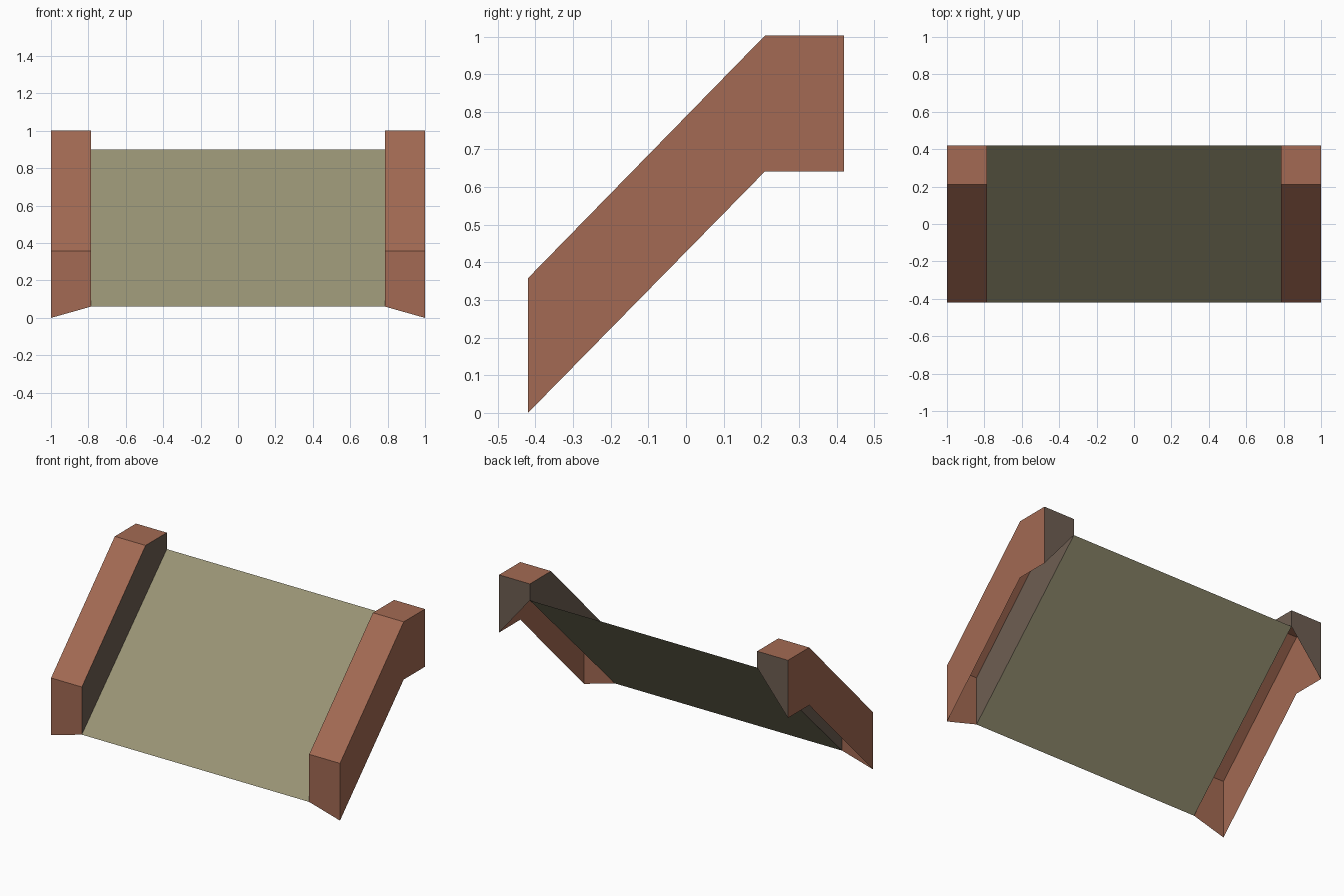
import bpy

if "Cube" in bpy.data.objects:
    bpy.data.objects.remove(bpy.data.objects["Cube"])


def srgb(r, g, b):
    def lin(c):
        c /= 255
        return c / 12.92 if c <= 0.04045 else ((c + 0.055) / 1.055) ** 2.4
    return (lin(r), lin(g), lin(b), 1.0)


def material(name, color):
    m = bpy.data.materials.new(name)
    m.diffuse_color = color
    m.use_nodes = True
    m.node_tree.nodes["Principled BSDF"].inputs["Base Color"].default_value = m.diffuse_color
    return m


def add_mesh(name, verts, faces, mats):
    me = bpy.data.meshes.new(name)
    me.from_pydata(verts, [], faces)
    for m in mats:
        me.materials.append(m)
    ob = bpy.data.objects.new(name, me)
    bpy.context.collection.objects.link(ob)
    return ob


brown = material("red_brown", srgb(163, 106, 83))
grey = material("grey_brown", srgb(110, 94, 82))
olive = material("pale_olive", srgb(153, 148, 117))

XO, XI, Y, YB = 1.0, 0.787, 0.42, 0.21   # outer, inner, half depth, bend

# sloping sheet between the rails
add_mesh("ramp_surface",
         [(-XI, -Y, 0.06), (XI, -Y, 0.06), (XI, Y, 0.9), (-XI, Y, 0.9)],
         [(0, 1, 2, 3)], [olive])

# rail shell, open underneath: (y, z) from front bottom over the top to back bottom
outer = [(-Y, 0.0), (-Y, 0.358), (YB, 1.003), (Y, 1.003), (Y, 0.642)]
inner = [(-Y, 0.06), (-Y, 0.358), (YB, 1.003), (Y, 1.003), (Y, 0.9)]
n = len(outer)
for side, s in (("right", 1), ("left", -1)):
    verts = [(s * XO, y, z) for y, z in outer]
    verts += [(s * XI, y, z) for y, z in inner]
    verts.append((s * XO, YB, 0.642))            # lower bend of the outer wall
    faces = [(i, i + 1, n + i + 1, n + i) for i in range(n - 1)]
    faces.append((2 * n, 4, 3, 2, 1, 0))         # outer wall
    faces.append(tuple(range(n, 2 * n)))         # inner wall
    if s < 0:
        faces = [f[::-1] for f in faces]
    rail = add_mesh(side + "_rail", verts, faces, [brown, grey])
    # back end and inner wall are grey
    for p in rail.data.polygons:
        if p.normal.y > 0.9 or p.normal.x * s < -0.9:
            p.material_index = 1
